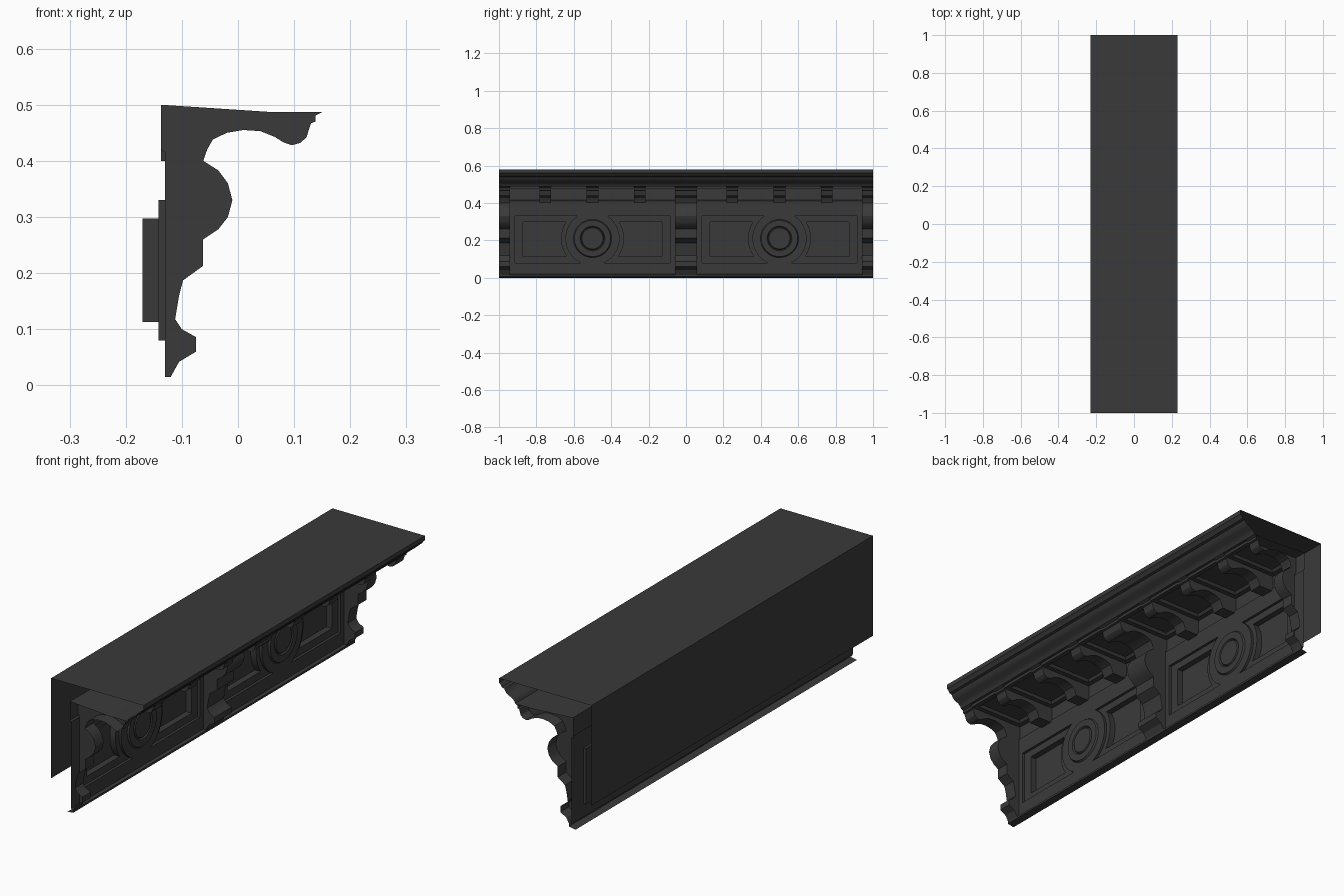
import bpy, bmesh, math

if "Cube" in bpy.data.objects:
    bpy.data.objects.remove(bpy.data.objects["Cube"])

stone = bpy.data.materials.new("dark_stone")
stone.diffuse_color = (0.042, 0.042, 0.042, 1)
stone.use_nodes = True
stone.node_tree.nodes["Principled BSDF"].inputs["Base Color"].default_value = stone.diffuse_color


def finish(bm, name, merge=True):
    if merge:
        bmesh.ops.remove_doubles(bm, verts=bm.verts, dist=1e-5)
    bmesh.ops.recalc_face_normals(bm, faces=bm.faces)
    me = bpy.data.meshes.new(name)
    bm.to_mesh(me)
    bm.free()
    me.materials.append(stone)
    ob = bpy.data.objects.new(name, me)
    bpy.context.collection.objects.link(ob)
    bpy.ops.object.select_all(action='DESELECT')
    ob.select_set(True)
    bpy.context.view_layer.objects.active = ob
    bpy.ops.object.shade_smooth_by_angle(angle=math.radians(28))
    return ob


def sweep(bm, prof, y0, y1, back=None, caps=()):
    """Extrude an x-z profile along y; caps close it along the back points."""
    a, b = ([bm.verts.new((x, y, z)) for x, z in prof] for y in (y0, y1))
    for i in range(len(prof) - 1):
        bm.faces.new((a[i], a[i + 1], b[i + 1], b[i]))
    for y in caps:
        bm.faces.new([bm.verts.new((x, y, z)) for x, z in prof + back])


# profiles (x, z)
crown = [(-.137, .415), (-.137, .5), (.06, .487), (.15, .487), (.155, .498), (.165, .508),
         (.185, .516), (.198, .527), (.204, .54), (.216, .543), (.222, .553), (.23, .56),
         (.23, .58), (-.23, .58), (-.23, .13)]
scroll = [(.15, .487), (.138, .481), (.138, .47), (.13, .467), (.122, .442), (.111, .432),
          (.096, .428), (.081, .433), (.065, .443), (.04, .453), (.01, .455), (-.02, .45),
          (-.045, .438), (-.055, .42), (-.062, .40)]
pilaster = scroll + [(-.035, .383), (-.018, .36), (-.01, .33), (-.018, .30), (-.035, .278),
                     (-.062, .26), (-.062, .213), (-.098, .187), (-.105, .16), (-.112, .118),
                     (-.1, .1), (-.075, .086), (-.075, .06), (-.105, .042), (-.12, .015),
                     (-.13, .015)]

# crown moulding, soffit, top and back
bm = bmesh.new()
sweep(bm, crown, -1, 1)
finish(bm, "crown_top_and_back")

# bottom lip and ledge above the wall
bm = bmesh.new()
sweep(bm, [(-.15, 0), (-.118, .006), (-.118, .015), (-.13, .02)], -1, 1)
sweep(bm, [(-.13, .39), (-.13, .41), (-.137, .415)], -1, 1)
finish(bm, "base_lip_and_ledge")

CZ = .21


def outline(cy, side, half, z0, z1, r, n=14):
    """Panel outline with a concave arc toward the medallion."""
    a0, a1 = math.asin((z0 - CZ) / r), math.asin((z1 - CZ) / r)
    pts = [(cy + side * half, z1), (cy + side * half, z0)]
    for i in range(n + 1):
        t = a0 + (a1 - a0) * i / n
        pts.append((cy + side * r * math.cos(t), CZ + r * math.sin(t)))
    return pts


# wall with stepped recessed panels
bm = bmesh.new()
edges = []


def loop(pts, x):
    return [bm.verts.new((x, y, z)) for y, z in pts]


for cy in (-.5, .5):
    rims = [loop([(cy - .5, .02), (cy + .5, .02), (cy + .5, .39), (cy - .5, .39)], -.13)]
    for side in (-1, 1):
        big = outline(cy, side, .415, .08, .33, .145)
        small = outline(cy, side, .372, .113, .297, .168)
        rings = [loop(big, -.13), loop(big, -.142), loop(small, -.142), loop(small, -.17)]
        for p, q in zip(rings, rings[1:]):
            for i in range(len(p)):
                j = (i + 1) % len(p)
                bm.faces.new((p[i], p[j], q[j], q[i]))
        bm.faces.new(rings[-1])
        rims.append(rings[0])
    for rim in rims:
        for i in range(len(rim)):
            v, w = rim[i - 1], rim[i]
            edges.append(bm.edges.get((v, w)) or bm.edges.new((v, w)))
    bmesh.ops.triangle_fill(bm, edges=edges, use_beauty=True, use_dissolve=False)
    edges = []
finish(bm, "panelled_wall")

# round medallions
for cy in (-.5, .5):
    bm = bmesh.new()
    prof = [(.102, -.13), (.097, -.122), (.066, -.122), (.061, -.129), (.056, -.122), (0, -.12)]
    n = 32
    rings = [[bm.verts.new((x, cy + r * math.cos(2 * math.pi * k / n),
                            CZ + r * math.sin(2 * math.pi * k / n))) for k in range(n)]
             for r, x in prof[:-1]]
    for p, q in zip(rings, rings[1:]):
        for k in range(n):
            bm.faces.new((p[k], p[k - 1], q[k - 1], q[k]))
    bm.faces.new(rings[-1])
    finish(bm, "medallion")

# pilaster brackets: half width at both ends, full width in the middle
back = [(-.13, .415), (-.137, .42), (-.137, .5), (.06, .487)]
for y0, y1, caps in ((-1, -.94, (-.94,)), (-.06, .06, (-.06, .06)), (.94, 1, (.94,))):
    bm = bmesh.new()
    sweep(bm, pilaster, y0, y1, back, caps)
    finish(bm, "pilaster_bracket")

# small scroll brackets and soffit coffers between them
for cy in (-.5, .5):
    stops = [cy - .44]
    for d in (-.253, 0, .253):
        y0, y1 = cy + d - .031, cy + d + .031
        stops += [y0, y1]
        bm = bmesh.new()
        sweep(bm, scroll + [(-.137, .40)], y0, y1, [(-.137, .5), (.06, .487)], (y0, y1))
        finish(bm, "scroll_bracket")
    stops.append(cy + .44)
    for y0, y1 in zip(stops[::2], stops[1::2]):
        # raised border with sunken centre
        bm = bmesh.new()
        x0, x1, zb = -.137, .138, .474
        rects = []
        for d, z in ((0, .487), (0, zb), (.022, zb), (.03, .486)):
            rects.append([bm.verts.new((x, y, z)) for x, y in (
                (x0 + d, y0 + d), (x1 - d, y0 + d), (x1 - d, y1 - d), (x0 + d, y1 - d))])
        for p, q in zip(rects, rects[1:]):
            for k in range(4):
                bm.faces.new((p[k - 1], p[k], q[k], q[k - 1]))
        bm.faces.new(rects[-1])
        finish(bm, "soffit_coffer", merge=False)
